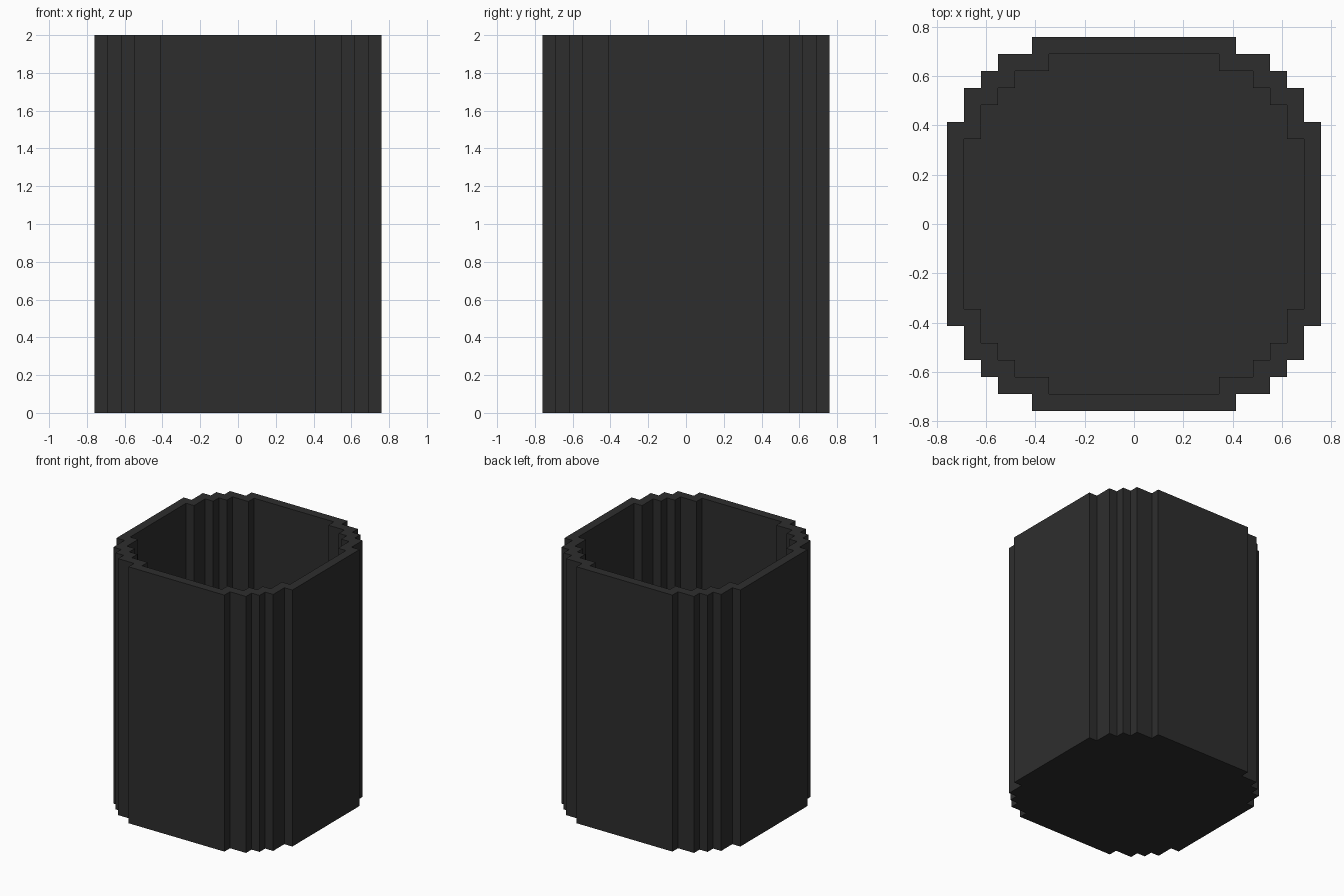
import bpy, bmesh

if "Cube" in bpy.data.objects:
    bpy.data.objects.remove(bpy.data.objects["Cube"])

U = 2 / 29            # one block
HEIGHT, FLOOR = 29, 1  # in blocks

mat = bpy.data.materials.new("charcoal")
mat.diffuse_color = (0.027, 0.027, 0.027, 1)
mat.use_nodes = True
mat.node_tree.nodes["Principled BSDF"].inputs["Base Color"].default_value = mat.diffuse_color

# One quarter of the stepped outer outline, in blocks
QUARTER = [(11, 6), (10, 6), (10, 8), (9, 8), (9, 9),
           (8, 9), (8, 10), (6, 10), (6, 11)]


def outline(inset):
    """Full stepped circle: the quarter turned four times."""
    pts = []
    quarter = [(x - inset, y - inset) for x, y in QUARTER]
    for _ in range(4):
        pts += quarter
        quarter = [(-y, x) for x, y in quarter]
    return pts


bm = bmesh.new()


def ring(inset, z):
    return [bm.verts.new((x * U, y * U, z * U)) for x, y in outline(inset)]


def bridge(a, b):
    n = len(a)
    for i in range(n):
        j = (i + 1) % n
        bm.faces.new((a[i], a[j], b[j], b[i]))


# Outer wall, rim, inner wall, then underside and inner floor
rings = [ring(0, 0), ring(0, HEIGHT), ring(1, HEIGHT), ring(1, FLOOR)]
for a, b in zip(rings, rings[1:]):
    bridge(a, b)
bm.faces.new(rings[0][::-1])
bm.faces.new(rings[-1])
bm.normal_update()

mesh = bpy.data.meshes.new("bin")
bm.to_mesh(mesh)
bm.free()
mesh.materials.append(mat)
bpy.context.collection.objects.link(bpy.data.objects.new("bin", mesh))
